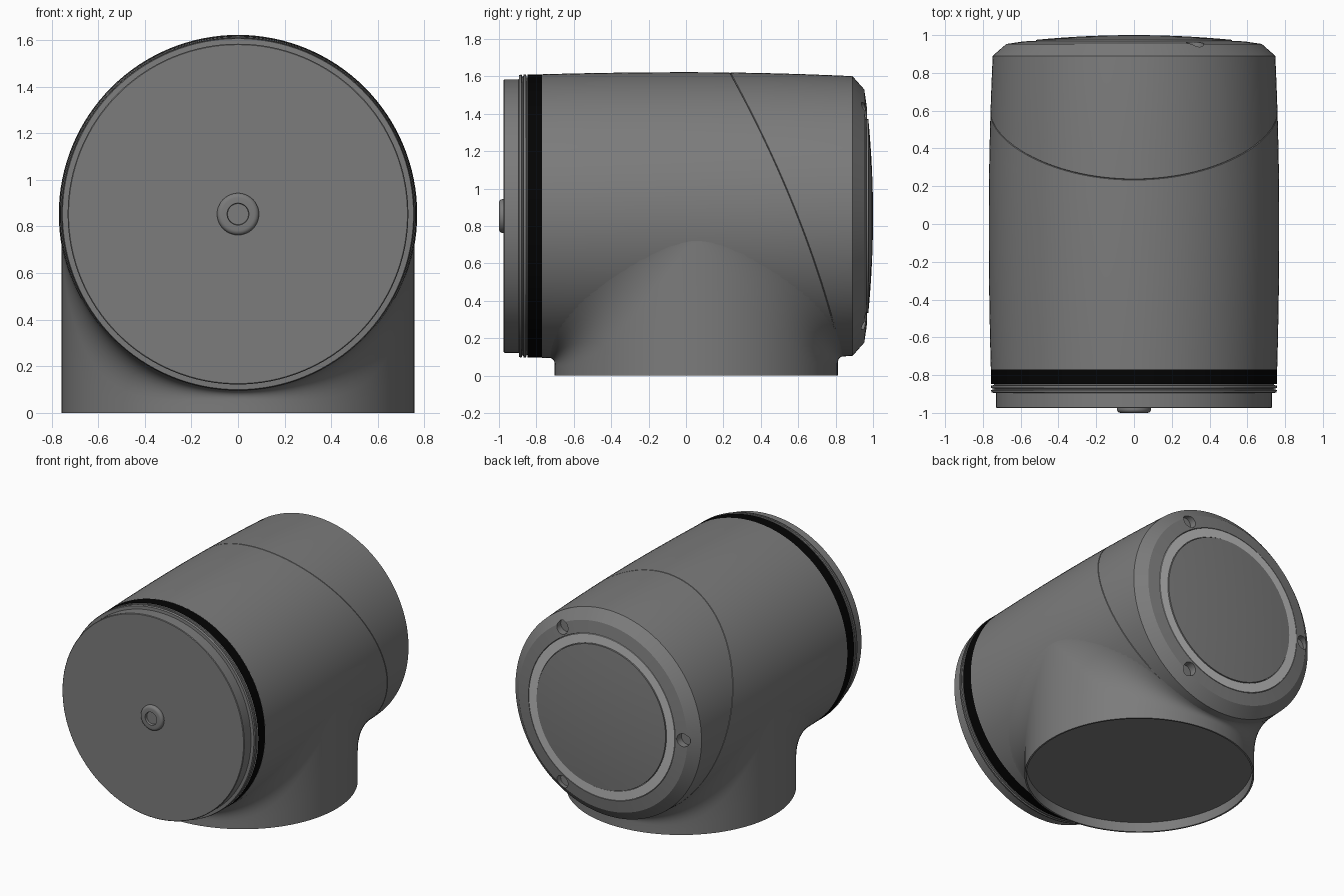
import bpy, bmesh
from math import sin, cos, pi, sqrt, radians

if "Cube" in bpy.data.objects:
    bpy.data.objects.remove(bpy.data.objects["Cube"])

ZC = 0.853          # height of the barrel axis
SEG = 128


def material(name, v):
    m = bpy.data.materials.new(name)
    m.diffuse_color = (v, v, v, 1)
    m.use_nodes = True
    m.node_tree.nodes["Principled BSDF"].inputs["Base Color"].default_value = m.diffuse_color
    return m


GREY = material("dark_grey", 0.2)
LIGHT = material("light_grey", 0.5)
BLACK = material("black", 0.001)


def finish(name, bm, mat):
    bmesh.ops.remove_doubles(bm, verts=bm.verts, dist=1e-5)
    bmesh.ops.recalc_face_normals(bm, faces=bm.faces)
    me = bpy.data.meshes.new(name)
    bm.to_mesh(me)
    bm.free()
    ob = bpy.data.objects.new(name, me)
    bpy.context.collection.objects.link(ob)
    me.materials.append(mat)
    return ob


def activate(ob):
    bpy.ops.object.select_all(action='DESELECT')
    ob.select_set(True)
    bpy.context.view_layer.objects.active = ob


def smooth(ob):
    activate(ob)
    bpy.ops.object.shade_smooth_by_angle(angle=radians(28))


def skin(bm, columns):
    """Join closed loop of point columns; equal end points collapse to poles."""
    cols = [[bm.verts.new(p) for p in c] for c in columns]
    for i, a in enumerate(cols):
        b = cols[(i + 1) % len(cols)]
        for j in range(len(a) - 1):
            bm.faces.new((a[j], a[j + 1], b[j + 1], b[j]))


def lathe(name, profile, mat=GREY, seg=SEG):
    """Revolve (radius, y) points around the barrel axis."""
    bm = bmesh.new()
    cols = []
    for i in range(seg):
        a = 2 * pi * i / seg
        pts = profile(a) if callable(profile) else profile
        cols.append([(r * cos(a), y, ZC + r * sin(a)) for r, y in pts])
    skin(bm, cols)
    return finish(name, bm, mat)


def barrel_r(y):
    return 0.769 - (0.011 * (y / 0.77) ** 2 if y < 0 else 0.021 * (y / 0.89) ** 2)


def barrel_profile(a):
    # curved seam groove that slopes backwards towards the bottom
    t = (ZC + 0.765 * sin(a) - 0.1) / 1.51
    s = 0.83 - 0.346 * t - 0.244 * t * t
    w = 0.003
    front = [-0.77 + (s - w + 0.77) * k / 10 for k in range(11)]
    back = [s + w + (0.89 - s - w) * k / 5 for k in range(6)]
    pts = [(0, -0.77)] + [(barrel_r(y), y) for y in front]
    pts += [(barrel_r(s) - 0.005, s)] + [(barrel_r(y), y) for y in back]
    # chamfer and back face
    return pts + [(0.677, 0.953), (0.59, 0.966), (0.588, 0.955), (0, 0.955)]


# Barrel with three screw holes in the back rim
barrel = lathe("barrel", barrel_profile)
for k in range(3):
    a = pi + k * 2 * pi / 3
    bpy.ops.mesh.primitive_cylinder_add(
        vertices=24, radius=0.047, depth=0.2,
        location=(0.647 * cos(a), 1.01, ZC + 0.647 * sin(a)), rotation=(pi / 2, 0, 0))
    cutter = bpy.context.object
    cutter.hide_render = True
    mod = barrel.modifiers.new("screw_hole", 'BOOLEAN')
    mod.operation = 'DIFFERENCE'
    mod.object = cutter
    mod.solver = 'EXACT'
    activate(barrel)
    bpy.ops.object.modifier_apply(modifier=mod.name)
    bpy.data.objects.remove(cutter)
smooth(barrel)

# Light ring and domed cap on the back
smooth(lathe("back_ring", [(0.586, 0.95), (0.586, 0.967), (0.522, 0.969), (0.522, 0.95)], LIGHT))
dome = [(0.518, 0.95), (0.518, 0.972)]
dome += [(0.518 * (1 - k / 8), 1.0 - 0.025 * (1 - k / 8) ** 2) for k in range(9)]
smooth(lathe("back_cap", dome))

# Front gasket, clamp ring, lid and central button
smooth(lathe("gasket", [(0.757, -0.77), (0.757, -0.848)], BLACK))
smooth(lathe("clamp_ring", [(0.742, -0.847), (0.742, -0.853), (0.757, -0.855),
                            (0.757, -0.868), (0.745, -0.871), (0.745, -0.876),
                            (0.757, -0.879), (0.753, -0.893), (0.72, -0.895)]))
smooth(lathe("front_lid", [(0.731, -0.89), (0.731, -0.971), (0.727, -0.975), (0, -0.975)]))
button = [(0.09, -0.97), (0.09, -0.98)]
button += [(0.07 + 0.02 * cos(k * pi / 8), -0.982 - 0.018 * sin(k * pi / 8)) for k in range(5)]
button += [(0.047, -1.0), (0.045, -0.982), (0, -0.982)]
smooth(lathe("front_button", button, GREY, 48))

# Round foot: recessed underside, straight wall, fillet flowing into the barrel
RB, CY = 0.757, 0.055
bm = bmesh.new()
columns = []
for i in range(SEG):
    a = 2 * pi * (i + 0.5) / SEG
    c, s = cos(a), sin(a)
    x, y = RB * c, CY + RB * s
    f = (0.035 + 0.45 * c * c) * abs(s)
    under = lambda yy: ZC - sqrt(max(barrel_r(yy) ** 2 - x * x, 0))
    ye = y + f * (1 if s > 0 else -1)
    zi, ze = under(y), under(ye) + 0.002
    col = [(0, CY, 0.07)]
    col += [(r * c, CY + r * s, z) for r, z in ((0.745, 0.07), (0.745, 0), (RB, 0))]
    z0 = zi - f
    col += [(x, y, z0 * 0.5)]
    for k in range(11):
        t = k / 10
        p, q, r = (1 - t) ** 2, 2 * t * (1 - t), t * t
        col.append((x, p * y + q * y + r * ye, p * z0 + q * zi + r * ze))
    columns.append(col)
skin(bm, columns)
smooth(finish("foot", bm, GREY))
